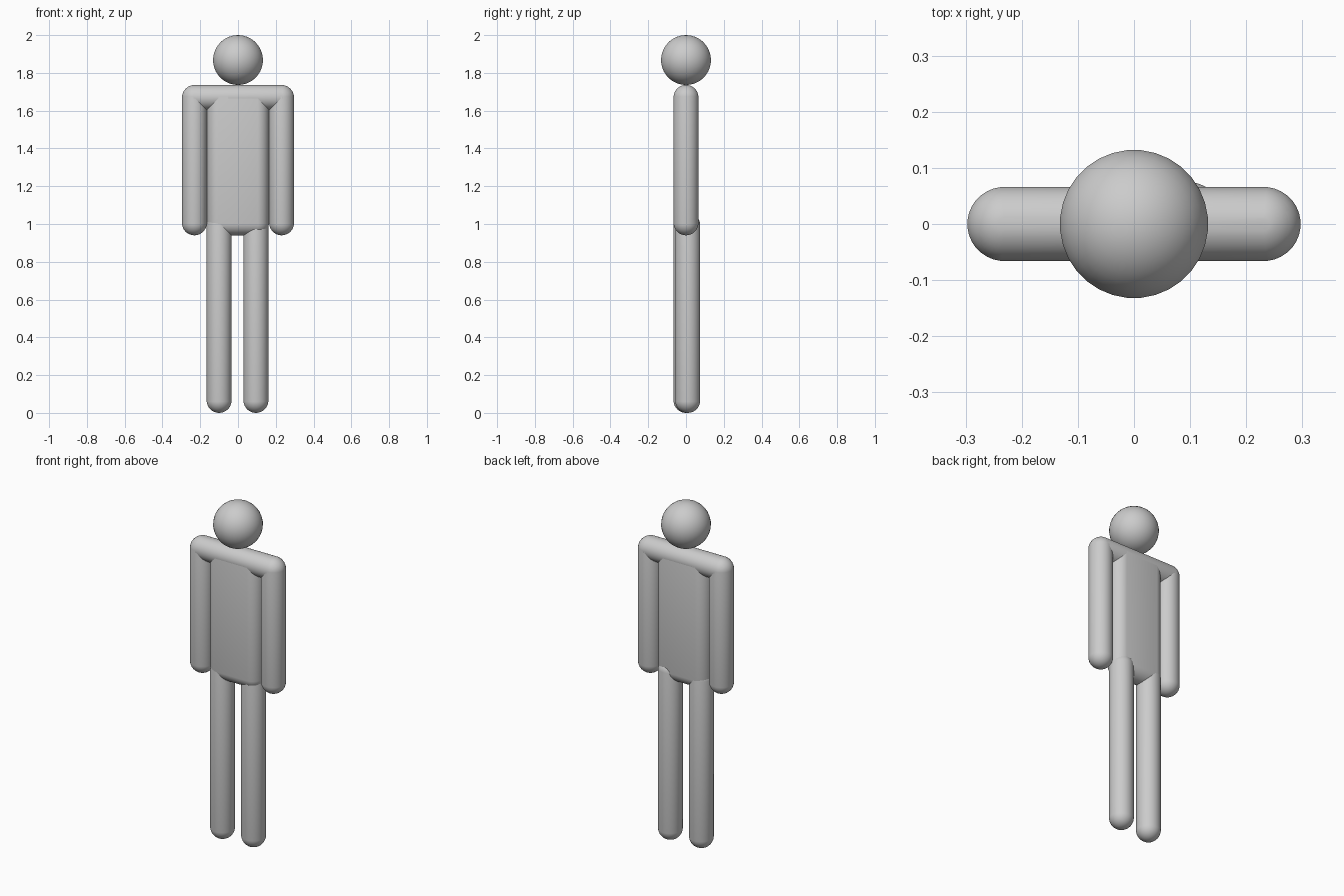
import bpy, bmesh, math
from mathutils import Matrix

cube = bpy.data.objects.get("Cube")
if cube:
    bpy.data.objects.remove(cube, do_unlink=True)

grey = bpy.data.materials.new("light_grey")
grey.use_nodes = True
colour = (0.6, 0.6, 0.6, 1)
grey.diffuse_color = colour
grey.node_tree.nodes["Principled BSDF"].inputs["Base Color"].default_value = colour

R = 0.066      # limb radius
SEG = 32


def rounded(name, radius, centre, half_x=0.0, half_z=0.0):
    """Sphere pulled apart along x and z into a capsule or rounded slab."""
    bm = bmesh.new()
    bmesh.ops.create_uvsphere(bm, u_segments=SEG, v_segments=17, radius=radius)
    # Half-step turn leaves no ring on the split planes
    bmesh.ops.rotate(bm, verts=bm.verts, matrix=Matrix.Rotation(math.pi / SEG, 3, 'Z'))
    fit = 1.005
    for v in bm.verts:
        on_axis = math.hypot(v.co.x, v.co.y) < 1e-5
        v.co.x *= fit
        v.co.y *= fit
        if not on_axis:
            v.co.x += math.copysign(half_x, v.co.x)
        v.co.z += math.copysign(half_z, v.co.z)
    mesh = bpy.data.meshes.new(name)
    bm.to_mesh(mesh)
    bm.free()
    mesh.materials.append(grey)
    obj = bpy.data.objects.new(name, mesh)
    obj.location = centre
    bpy.context.collection.objects.link(obj)
    bpy.ops.object.select_all(action='DESELECT')
    obj.select_set(True)
    bpy.context.view_layer.objects.active = obj
    bpy.ops.object.shade_smooth_by_angle(angle=math.radians(40))
    return obj


def upright(name, x, y, low, high, half_x=0.0):
    """Rounded part standing between two heights."""
    return rounded(name, R, (x, y, (low + high) / 2), half_x, (high - low) / 2 - R)


# Head, shoulders and torso
rounded("head", 0.132, (0, 0, 1.868))
rounded("shoulders", R, (0, 0, 1.67), half_x=0.23)
upright("torso", 0, 0, 0.94, 1.735, half_x=0.098)

# Arms
for side, sx in (("left", 1), ("right", -1)):
    upright(side + "_arm", sx * 0.231, 0, 0.94, 1.735)

# Legs, the left one set slightly back
upright("left_leg", 0.095, 0.009, 0, 1.06)
upright("right_leg", -0.1, 0, 0, 1.06)
